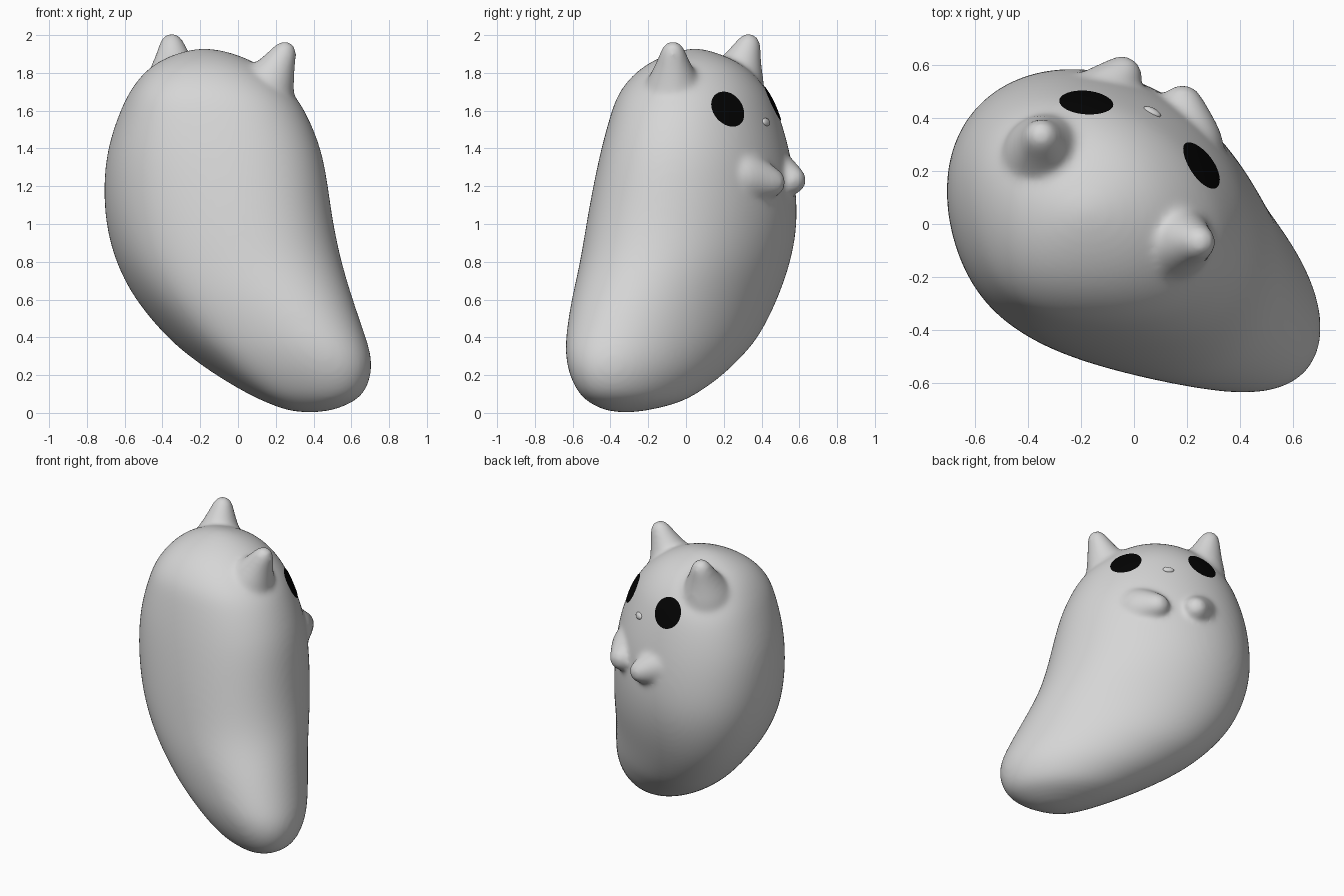
import bpy, bmesh, math
from mathutils import Vector

cube = bpy.data.objects.get("Cube")
if cube:
    bpy.data.objects.remove(cube, do_unlink=True)


def material(name, value):
    mat = bpy.data.materials.new(name)
    mat.use_nodes = True
    color = (value, value, value, 1)
    mat.diffuse_color = color
    mat.node_tree.nodes["Principled BSDF"].inputs["Base Color"].default_value = color
    return mat


pale = material("pale grey", 0.67)
black = material("black", 0.001)


def finish(name, bm, mat):
    bmesh.ops.recalc_face_normals(bm, faces=bm.faces)
    mesh = bpy.data.meshes.new(name)
    bm.to_mesh(mesh)
    bm.free()
    mesh.materials.append(mat)
    mesh.shade_smooth()
    obj = bpy.data.objects.new(name, mesh)
    bpy.context.collection.objects.link(obj)
    return obj


def loft(name, rings, start, end, mat):
    """Skin a stack of rings and close it with a point at each end."""
    bm = bmesh.new()
    loops = [[bm.verts.new(p) for p in ring] for ring in rings]
    n = len(loops[0])
    first, last = bm.verts.new(start), bm.verts.new(end)
    for i in range(n):
        j = (i + 1) % n
        for a, b in zip(loops, loops[1:]):
            bm.faces.new((a[i], a[j], b[j], b[i]))
        bm.faces.new((first, loops[0][j], loops[0][i]))
        bm.faces.new((last, loops[-1][i], loops[-1][j]))
    return finish(name, bm, mat)


def subdivide(obj, levels):
    mod = obj.modifiers.new("subdivision", "SUBSURF")
    mod.levels = mod.render_levels = levels


BACK_CORNER = Vector((-1, -1, 0)).normalized()
SIDE_CORNER = Vector((1, -1, 0)).normalized()


def section(z, x0, x1, y0, y1, skew, back, side, n=32):
    """Slanted oval filling the x and y ranges, fuller at two of its corners."""
    shift = math.acos(skew)
    middle = Vector(((x0 + x1) / 2, (y0 + y1) / 2, z))
    ring = []
    for i in range(n):
        t = math.tau * i / n
        arm = Vector(((x1 - x0) / 2 * math.cos(t), (y1 - y0) / 2 * math.cos(t - shift), 0))
        out = arm.normalized()
        for corner, amount in ((BACK_CORNER, back), (SIDE_CORNER, side)):
            arm = arm + corner * amount * max(0, out.dot(corner)) ** 4
        ring.append(middle + arm)
    return ring


# Body: sections from the tail tip up to the crown
# (z, x range, y range, skew, fullness at the back and side corners)
SECTIONS = [
    (.012, .26, .5, -.43, -.2, -.35, .01, 0),
    (.05, .16, .6, -.51, -.04, -.4, .03, 0),
    (.1, .05, .67, -.57, .06, -.44, .05, 0),
    (.2, -.12, .71, -.62, .2, -.46, .06, 0),
    (.3, -.26, .71, -.64, .3, -.47, .07, 0),
    (.4, -.38, .68, -.64, .39, -.46, .08, 0),
    (.6, -.55, .61, -.61, .49, -.39, .08, 0),
    (.8, -.65, .55, -.56, .56, -.29, .07, 0),
    (1, -.7, .5, -.52, .595, -.23, .06, .02),
    (1.2, -.71, .47, -.48, .585, -.19, .06, .03),
    (1.4, -.69, .44, -.44, .55, -.19, .07, .02),
    (1.6, -.62, .36, -.39, .49, -.21, .08, 0),
    (1.7, -.57, .29, -.35, .44, -.17, .07, 0),
    (1.8, -.5, .18, -.27, .36, -.11, .04, 0),
    (1.87, -.41, .07, -.17, .26, -.05, .01, 0),
    (1.915, -.29, -.06, -.05, .14, 0, 0, 0),
]
body = loft("body", [section(*s) for s in SECTIONS], (.38, -.32, 0), (-.18, .05, 1.933), pale)
subdivide(body, 2)


# Ears and arms: soft flared cones from a base point to a tip
def nub(name, base, tip, profile, n=16):
    base, tip = Vector(base), Vector(tip)
    axis = tip - base
    turn = axis.to_track_quat("Z", "Y")
    rings = []
    for r, h in profile:
        rings.append([base + axis * h + turn @ Vector((r * math.cos(math.tau * i / n),
                                                      r * math.sin(math.tau * i / n), 0))
                      for i in range(n)])
    obj = loft(name, rings, base - axis * .3, tip, pale)
    subdivide(obj, 2)
    return obj


EAR = [(.185, -.1), (.16, .15), (.12, .4), (.085, .65), (.065, .85), (.04, .97)]
ARM = [(.15, -.1), (.145, .2), (.12, .45), (.09, .7), (.066, .9), (.038, .98)]
parts = [
    nub("left_ear", (.135, -.066, 1.685), (.276, -.07, 1.965), EAR),
    nub("right_ear", (-.335, .255, 1.73), (-.355, .352, 2.008), EAR),
    nub("left_arm", (.2, .27, 1.255), (.175, .525, 1.205), ARM),
    nub("right_arm", (-.18, .41, 1.28), (.005, .615, 1.215), ARM),
]

# Fuse everything into one soft skin
for obj in parts + [body]:
    bpy.context.view_layer.update()
    solid = bpy.data.meshes.new_from_object(obj.evaluated_get(bpy.context.evaluated_depsgraph_get()))
    obj.modifiers.clear()
    obj.data = solid
with bpy.context.temp_override(active_object=body, object=body,
                               selected_objects=parts + [body],
                               selected_editable_objects=parts + [body]):
    bpy.ops.object.join()
remesh = body.modifiers.new("fuse", "REMESH")
remesh.mode = "VOXEL"
remesh.voxel_size = .014
remesh.use_smooth_shade = True
smooth = body.modifiers.new("soften", "SMOOTH")
smooth.factor = .5
smooth.iterations = 22
bpy.context.view_layer.update()
skin = body.evaluated_get(bpy.context.evaluated_depsgraph_get())


def on_skin(point):
    _, spot, normal, _ = skin.closest_point_on_mesh(Vector(point))
    return spot, normal


# Eyes: thin round patches that follow the skin
def eye(name, centre, radius, n=40, steps=8):
    spot, normal = on_skin(centre)
    side = normal.cross(Vector((0, 0, 1))).normalized()
    up = side.cross(normal)
    bm = bmesh.new()

    def place(r, t):
        p, _ = on_skin(spot + side * (r * math.cos(t)) + up * (r * math.sin(t)))
        return bm.verts.new(p + normal * .005)

    middle = place(0, 0)
    loops = [[place(radius * k / steps, math.tau * i / n) for i in range(n)]
             for k in range(1, steps + 1)]
    for i in range(n):
        j = (i + 1) % n
        bm.faces.new((middle, loops[0][i], loops[0][j]))
        for a, b in zip(loops, loops[1:]):
            bm.faces.new((a[i], b[i], b[j], a[j]))
    obj = finish(name, bm, black)
    if obj.data.polygons[0].normal.dot(normal) < 0:
        obj.data.flip_normals()


eye("left_eye", (.245, .215, 1.603), .104)
eye("right_eye", (-.18, .46, 1.64), .104)

# Nose: small flattened bead between the eyes
spot, normal = on_skin((.07, .425, 1.54))
bm = bmesh.new()
bmesh.ops.create_uvsphere(bm, u_segments=20, v_segments=12, radius=1)
bmesh.ops.scale(bm, vec=(.036, .022, .014), verts=bm.verts)
nose = finish("nose", bm, pale)
nose.location = spot
nose.rotation_euler = normal.to_track_quat("Z", "Y").to_euler()
